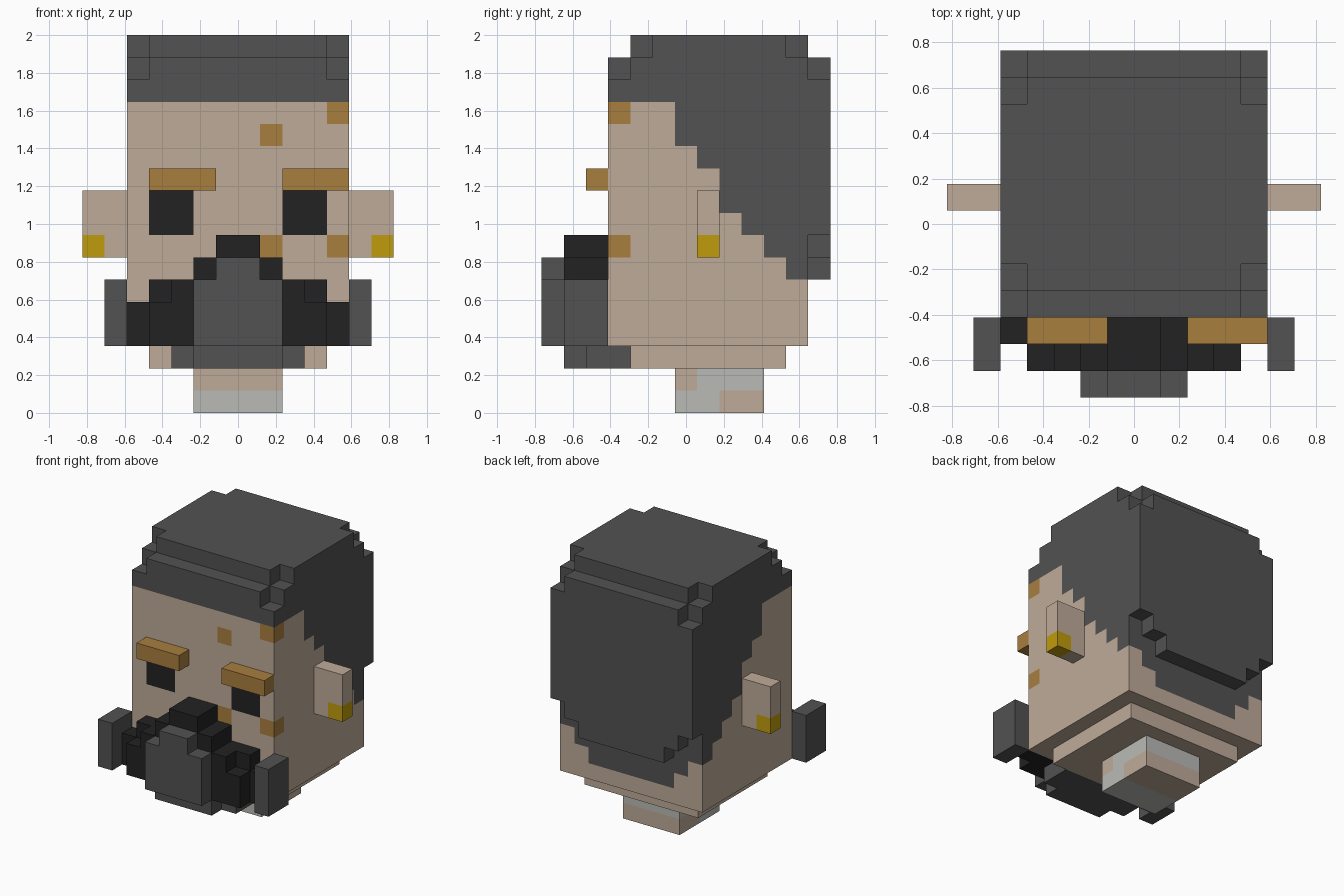
import bpy
import bmesh
from mathutils import Vector

U = 2 / 17        # size of one cube
Y_MID = 6.5       # grid depth that lies on y = 0

if "Cube" in bpy.data.objects:
    bpy.data.objects.remove(bpy.data.objects["Cube"], do_unlink=True)


def make_material(name, rgb):
    linear = [((c / 255 + 0.055) / 1.055) ** 2.4 for c in rgb]
    mat = bpy.data.materials.new(name)
    mat.use_nodes = True
    mat.diffuse_color = (*linear, 1)
    bsdf = mat.node_tree.nodes["Principled BSDF"]
    bsdf.inputs["Base Color"].default_value = (*linear, 1)
    bsdf.inputs["Roughness"].default_value = 0.9
    return mat


SKIN, HAIR, BLACK, BROWN, GOLD, CLOTH = range(6)
MATERIALS = [
    make_material("skin", (191, 171, 153)),
    make_material("dark_grey_hair", (82, 82, 82)),
    make_material("black", (34, 34, 34)),
    make_material("brown", (169, 126, 63)),
    make_material("gold", (192, 156, 12)),
    make_material("light_grey_cloth", (186, 186, 182)),
]

# Outward directions, each with two in-plane axes in right-handed order
SIDES = []
for axis in range(3):
    for sign in (1, -1):
        frame = [Vector(), Vector(), Vector()]
        for n in range(3):
            frame[n][(axis + n) % 3] = 1
        a, b = (frame[1], frame[2]) if sign > 0 else (frame[2], frame[1])
        SIDES.append((frame[0] * sign, a, b))


def box(x, y, z):
    """All grid cells within three (start, end) ranges."""
    return {(i, j, k) for i in range(*x) for j in range(*y) for k in range(*z)}


def mirrored(cells):
    return cells | {(-1 - i, j, k) for i, j, k in cells}


def build(name, cells, paint):
    """Outer skin of a set of cubes; paint is a colour or a rule for each face."""
    bm = bmesh.new()
    for cell in sorted(cells):
        for normal, a, b in SIDES:
            if tuple(int(c + n) for c, n in zip(cell, normal)) in cells:
                continue
            centre = Vector(cell) + Vector((0.5, 0.5, 0.5)) + normal / 2
            corners = [centre + (a * s + b * t) / 2
                       for s, t in ((-1, -1), (1, -1), (1, 1), (-1, 1))]
            face = bm.faces.new([bm.verts.new((p - Vector((0, Y_MID, 0))) * U)
                                 for p in corners])
            face.material_index = paint(cell, normal) if callable(paint) else paint
    bmesh.ops.remove_doubles(bm, verts=bm.verts, dist=U / 100)
    bmesh.ops.dissolve_limit(bm, angle_limit=0.01, verts=bm.verts,
                             edges=bm.edges, delimit={"MATERIAL"})
    mesh = bpy.data.meshes.new(name)
    bm.to_mesh(mesh)
    bm.free()
    # Keep only the colours this part uses
    used = sorted({p.material_index for p in mesh.polygons})
    indices = [used.index(p.material_index) for p in mesh.polygons]
    for m in used:
        mesh.materials.append(MATERIALS[m])
    mesh.polygons.foreach_set("material_index", indices)
    obj = bpy.data.objects.new(name, mesh)
    bpy.context.collection.objects.link(obj)
    return obj


# Head: hairline stepping down the sides and back, eyes and freckles
SIDE_HAIRLINE = {6: 12, 7: 11, 8: 9, 9: 8, 10: 7, 11: 6}
FRECKLES = {(1, 12), (4, 13), (1, 7), (4, 7)}


def paint_head(cell, normal):
    i, j, k = cell
    column = i if i >= 0 else -1 - i
    if normal.z:
        return SKIN
    if normal.y > 0:
        return HAIR if k >= max(4, column + 2) else SKIN
    if normal.x and k >= SIDE_HAIRLINE.get(j, 14):
        return HAIR
    if j == 3 and (i, k) in FRECKLES:
        return BROWN
    if normal.y < 0 and column in (2, 3) and k in (8, 9):
        return BLACK
    return SKIN


build("head", box((-5, 5), (3, 12), (3, 14)), paint_head)
build("jaw", box((-4, 4), (4, 11), (2, 3)), SKIN)

# Neck with a slanted collar
build("neck", box((-2, 2), (6, 10), (0, 2)),
      lambda c, n: CLOTH if (c[1] < 8 if c[2] == 0 else c[1] > 6) else SKIN)

# Hair: cap, smaller top layer and back slab, with corner cubes cut away
hair = (box((-5, 5), (3, 13), (14, 16)) | box((-5, 5), (4, 12), (16, 17))
        | box((-5, 5), (12, 13), (6, 14)))
notches = {(4, j, k) for j, k in ((3, 15), (12, 15), (4, 16), (11, 16))}
notches |= box((4, 5), (12, 13), (6, 8)) | box((3, 4), (12, 13), (6, 7))
build("hair", hair - mirrored(notches), HAIR)

# Eyebrows
for name, start in (("right_eyebrow", -4), ("left_eyebrow", 2)):
    build(name, box((start, start + 3), (2, 3), (10, 11)), BROWN)

# Ears with gold lobes
for name, start, lobe in (("right_ear", -7, -7), ("left_ear", 5, 6)):
    build(name, box((start, start + 2), (7, 8), (7, 10)),
          lambda c, n, lobe=lobe: GOLD if c[0] == lobe and c[2] == 7 else SKIN)

# Black moustache: stepped middle and wings
moustache = (box((0, 1), (1, 3), (7, 8)) | box((0, 2), (1, 3), (6, 7))
             | box((0, 3), (1, 3), (3, 6)) | box((3, 4), (1, 3), (3, 5))
             | box((3, 4), (2, 3), (5, 6)) | box((4, 5), (2, 3), (3, 5)))
build("moustache", mirrored(moustache), BLACK)

# Grey beard front, chin and upturned moustache tips
build("beard_front", mirrored(box((0, 2), (0, 1), (3, 6)) | box((0, 1), (0, 1), (6, 7))), HAIR)
build("beard_chin", mirrored(box((0, 3), (2, 4), (2, 3)) | box((0, 2), (1, 2), (2, 3))), HAIR)
for name, start in (("right_moustache_tip", -6), ("left_moustache_tip", 5)):
    build(name, box((start, start + 1), (1, 3), (3, 6)), HAIR)
